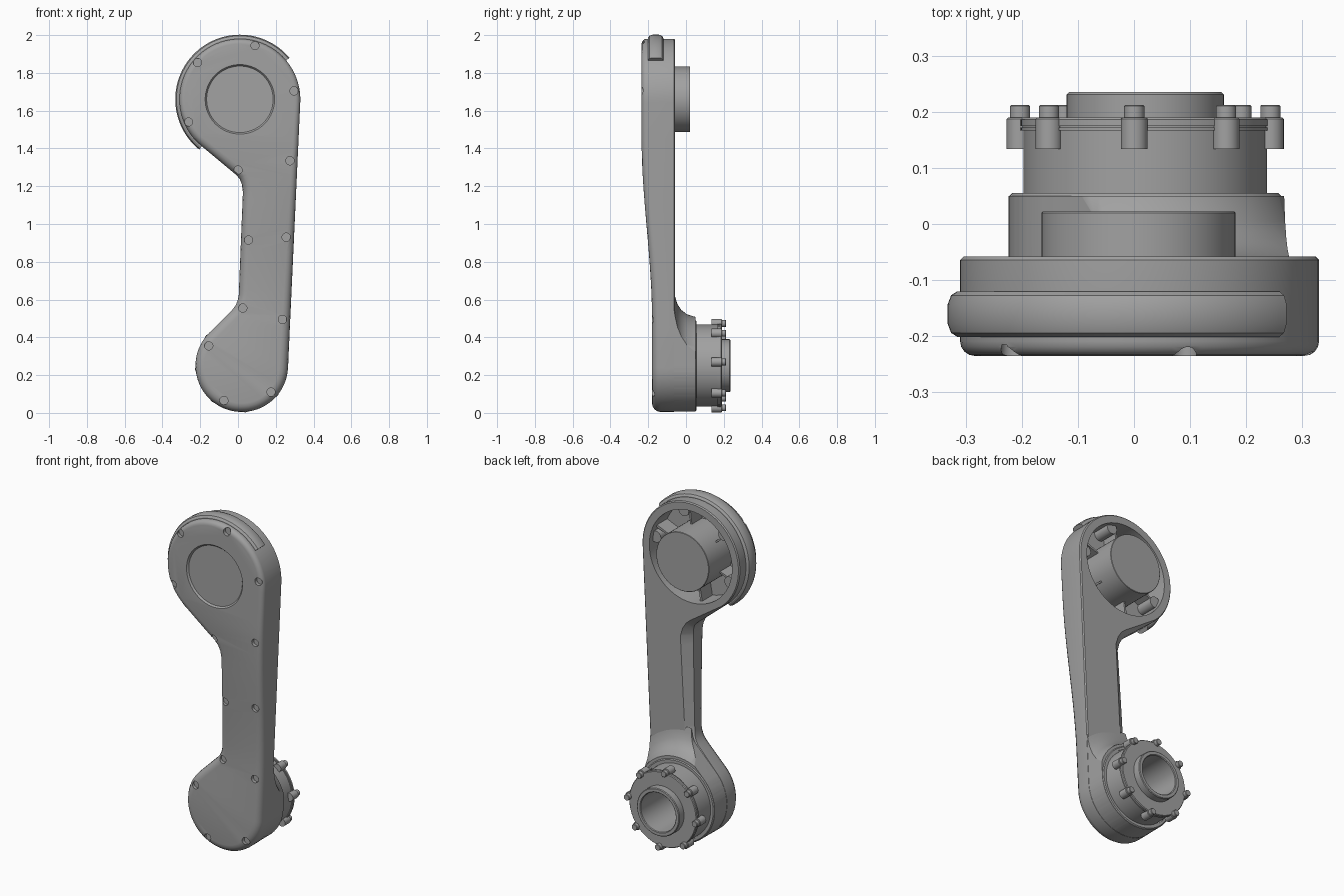
import bpy, bmesh, math
from mathutils import Vector

if "Cube" in bpy.data.objects:
    bpy.data.objects.remove(bpy.data.objects["Cube"])

GREY = (0.36, 0.36, 0.36, 1)
mat = bpy.data.materials.new("machined grey")
mat.use_nodes = True
mat.diffuse_color = GREY
mat.node_tree.nodes["Principled BSDF"].inputs["Base Color"].default_value = GREY

TOP = (0.01, 1.66)      # upper joint centre (x, z)
LOW = (0.02, 0.25)      # lower joint centre


def finish(name, bm):
    bmesh.ops.remove_doubles(bm, verts=bm.verts, dist=1e-5)
    bmesh.ops.recalc_face_normals(bm, faces=bm.faces)
    mesh = bpy.data.meshes.new(name)
    bm.to_mesh(mesh)
    bm.free()
    obj = bpy.data.objects.new(name, mesh)
    bpy.context.collection.objects.link(obj)
    mesh.materials.append(mat)
    return obj


def select(obj):
    bpy.ops.object.select_all(action="DESELECT")
    obj.select_set(True)
    bpy.context.view_layer.objects.active = obj


def smooth(obj, angle=30):
    select(obj)
    bpy.ops.object.shade_smooth_by_angle(angle=math.radians(angle))


def boolean(obj, tool, operation):
    mod = obj.modifiers.new("cut", "BOOLEAN")
    mod.object, mod.operation, mod.solver = tool, operation, "EXACT"
    select(obj)
    bpy.ops.object.modifier_apply(modifier=mod.name)
    bpy.data.objects.remove(tool)


def polar(centre, r, deg):
    a = math.radians(deg)
    return centre[0] + r * math.cos(a), centre[1] + r * math.sin(a)


def lathe_into(bm, profile, centre, start=0, end=360, steps=64):
    """Turn a closed (radius, y) profile about a front-to-back axis."""
    rings = []
    for i in range(steps + 1):
        ring = []
        for r, y in profile:
            x, z = polar(centre, r, start + (end - start) * i / steps)
            ring.append(bm.verts.new((x, y, z)))
        rings.append(ring)
    n = len(profile)
    for a, b in zip(rings, rings[1:]):
        for j in range(n):
            k = (j + 1) % n
            if profile[j][0] or profile[k][0]:
                bm.faces.new((a[j], a[k], b[k], b[j]))
    if end - start < 360:
        bm.faces.new(rings[0])
        bm.faces.new(rings[-1])


def lathe(name, profile, centre, **kw):
    bm = bmesh.new()
    lathe_into(bm, profile, centre, **kw)
    return finish(name, bm)


def rod(r, y0, y1, c=0):
    """Profile of a solid cylinder with an optional chamfer at its far end."""
    return [(0, y0), (r, y0), (r, y1 - c), (r - c, y1), (0, y1)]


def ramp(z, lo, hi):
    t = min(1, max(0, (z - lo) / (hi - lo)))
    return t * t * (3 - 2 * t)


# Side outline of the arm, anticlockwise
outline = [polar(TOP, 0.32, -3 + 233 * i / 48) for i in range(49)]
outline += [(-0.012, 1.262), (0.008, 1.24), (0.02, 1.212), (0.026, 1.17),
            (0.004, 0.625), (-0.002, 0.595), (-0.012, 0.57), (-0.03, 0.546)]
outline += [polar(LOW, 0.245, 135 + 222 * i / 40) for i in range(41)]


def front_shift(z):
    return 0.055 * (1 - ramp(z, 0.5, 1.45))


def loft(name, rings):
    """Stack inset copies of the outline; each ring gives (inset, y) by position."""
    bm = bmesh.new()
    n = len(outline)
    pts = [Vector(p) for p in outline]
    loops = []
    for ring in rings:
        loop = []
        for i, p in enumerate(pts):
            d0, d1 = (p - pts[i - 1]).normalized(), (pts[(i + 1) % n] - p).normalized()
            t = (d0 + d1).normalized()
            inset, y = ring(p)
            q = p + Vector((-t.y, t.x)) * inset
            loop.append(bm.verts.new((q.x, y, q.y)))
        loops.append(loop)
    for a, b in zip(loops, loops[1:]):
        for i in range(n):
            k = (i + 1) % n
            bm.faces.new((a[i], a[k], b[k], b[i]))
    bm.faces.new(loops[0])
    bm.faces.new(loops[-1])
    return bm


def shank(p):
    return ramp(p.y, 0.5, 0.68) * (1 - ramp(p.y, 1.12, 1.4))


def edge(p):
    return 0.026 + 0.02 * (1 - ramp(p.y, 1.3, 1.6))


def front_ring(deg):
    s, c = math.sin(math.radians(deg)), math.cos(math.radians(deg))
    return lambda p: (edge(p) * (1 - c), -0.235 + edge(p) * (1 - s))


# Arm body
bm = loft("arm_body", [lambda p: (0.006 + 0.05 * shank(p), -0.058),
                       lambda p: (0, -0.064 - 0.05 * shank(p))]
          + [front_ring(a) for a in (0, 22, 45, 68, 90)])
for i in range(16):
    geom = bm.verts[:] + bm.edges[:] + bm.faces[:]
    bmesh.ops.bisect_plane(bm, geom=geom, plane_co=(0, 0, 0.45 + i * 0.067), plane_no=(0, 0, 1))
for v in bm.verts:
    v.co.y += front_shift(v.co.z) * min(1, max(0, (-0.07 - v.co.y) / 0.12))
body = finish("arm_body", bm)

# Pockets: screw holes, front disc recess, rear cavity and lower bore
screws = [(0.09, 1.945), (-0.215, 1.855), (0.297, 1.705), (-0.262, 1.54), (0, 1.285),
          (0.275, 1.335), (0.055, 0.915), (0.255, 0.93), (0.025, 0.555), (0.235, 0.495),
          (-0.155, 0.355), (-0.075, 0.065), (0.175, 0.11)]
bm = bmesh.new()
for c in screws:
    lathe_into(bm, rod(0.022, -0.3, -0.215 + front_shift(c[1])), c, steps=20)
lathe_into(bm, [(0, -0.3), (0.184, -0.3), (0.184, -0.235), (0.176, -0.225), (0, -0.225)], TOP)
lathe_into(bm, rod(0.272, -0.195, 0), TOP)
lathe_into(bm, rod(0.115, -0.15, 0), LOW)
boolean(body, finish("pocket_cutter", bm), "DIFFERENCE")
smooth(body)

# Flared shoulder between arm and lower hub, trimmed to the outline
shoulder = lathe("hub_shoulder", [(0.2, -0.063), (0.39, -0.063), (0.36, -0.056), (0.325, -0.045),
                                  (0.295, -0.025), (0.272, 0.005), (0.258, 0.05), (0.2, 0.05)],
                 LOW, steps=96)
trim = finish("shoulder_trim", loft("trim", [lambda p: (0.001, 0.2), lambda p: (0.001, -0.2)]))
boolean(shoulder, trim, "INTERSECT")
smooth(shoulder)

# Lower hub with flange, collar and open bore
smooth(lathe("lower_hub", [(0.115, -0.149), (0.2, -0.1), (0.242, -0.062), (0.242, 0.05), (0.237, 0.055),
                           (0.224, 0.055), (0.224, 0.05), (0.217, 0.05), (0.217, 0.167),
                           (0.222, 0.167), (0.222, 0.172), (0.219, 0.172), (0.219, 0.175),
                           (0.222, 0.175), (0.222, 0.186), (0.218, 0.19), (0.14, 0.19),
                           (0.14, 0.231), (0.136, 0.235), (0.119, 0.235), (0.115, 0.231)],
             LOW, steps=96))

# Eight flange lugs with bolt heads
for i in range(8):
    c = polar(LOW, 0.224, 5 + 45 * i)
    smooth(lathe("flange_lug", rod(0.024, 0.134, 0.19, 0.003), c, steps=24))
    smooth(lathe("bolt_head", rod(0.018, 0.18, 0.212, 0.002), c, steps=24))

# Upper drum
smooth(lathe("upper_drum", rod(0.173, -0.222, 0.022, 0.002), (0.008, 1.66)))

# Curved guard band around the top joint
smooth(lathe("guard_band", [(0.29, -0.201), (0.325, -0.201), (0.336, -0.194), (0.342, -0.178),
                            (0.342, -0.143), (0.336, -0.127), (0.325, -0.12), (0.29, -0.12)],
             TOP, start=40, end=231, steps=72))

# Ribs and screw bosses inside the upper cavity
for i in range(6):
    a = 60 * i + 20
    bm = bmesh.new()
    lathe_into(bm, [(0.165, -0.2), (0.276, -0.2), (0.276, -0.1), (0.165, -0.1)],
               TOP, start=a, end=a + 3, steps=2)
    finish("cavity_rib", bm)
for c in screws[:4]:
    ang = math.degrees(math.atan2(c[1] - TOP[1], c[0] - TOP[0]))
    smooth(lathe("screw_boss", rod(0.034, -0.2, -0.09), polar(TOP, 0.255, ang), steps=24))
